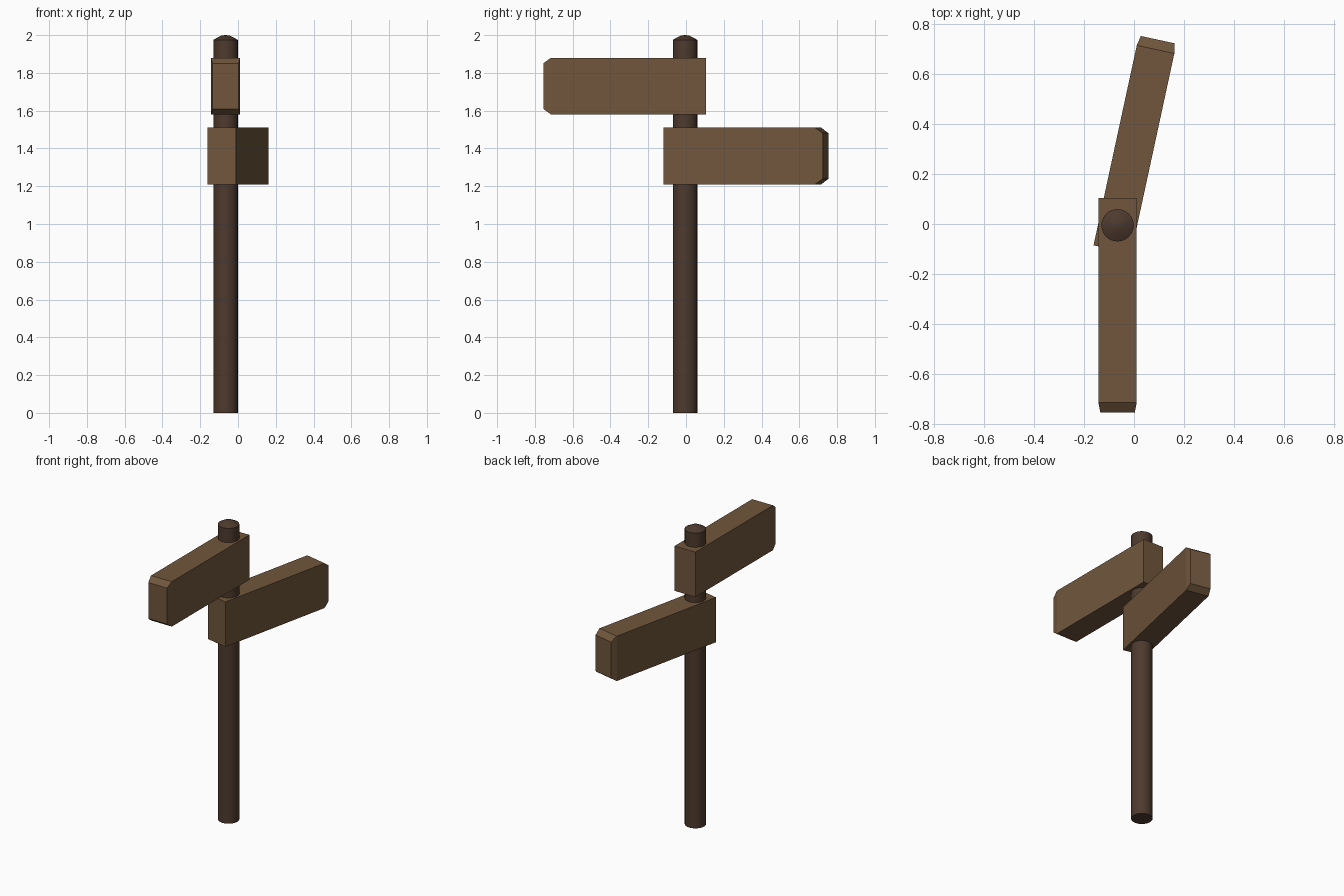
import bpy, bmesh, math
from mathutils import Matrix, Vector

if "Cube" in bpy.data.objects:
    bpy.data.objects.remove(bpy.data.objects["Cube"])

POST_X, POST_Y, POST_R = -0.066, -0.005, 0.065


def material(name, rgb):
    m = bpy.data.materials.new(name)
    m.diffuse_color = (*rgb, 1)
    m.use_nodes = True
    m.node_tree.nodes["Principled BSDF"].inputs["Base Color"].default_value = m.diffuse_color
    return m


def make_object(name, bm, mat):
    bmesh.ops.recalc_face_normals(bm, faces=bm.faces[:])
    mesh = bpy.data.meshes.new(name)
    bm.to_mesh(mesh)
    bm.free()
    mesh.materials.append(mat)
    obj = bpy.data.objects.new(name, mesh)
    bpy.context.collection.objects.link(obj)
    return obj


def board(name, z, angle, back, tip, mat):
    """Sign board pointing along local +y from the post, with a tapered tip."""
    bm = bmesh.new()
    rings = []
    for y, hw, hh in ((back, 0.077, 0.15), (tip - 0.04, 0.077, 0.15), (tip, 0.069, 0.121)):
        rings.append([bm.verts.new((sx * hw, y, sz * hh))
                      for sx, sz in ((-1, -1), (1, -1), (1, 1), (-1, 1))])
    for a, b in zip(rings, rings[1:]):
        for i in range(4):
            j = (i + 1) % 4
            bm.faces.new((a[i], a[j], b[j], b[i]))
    bm.faces.new(rings[0])
    bm.faces.new(rings[-1])
    obj = make_object(name, bm, mat)
    obj.location = (POST_X, POST_Y, z)
    obj.rotation_euler.z = math.radians(angle)
    return obj


post_wood = material("dark_wood", (0.075, 0.042, 0.027))
board_wood = material("board_wood", (0.165, 0.094, 0.046))

# Round post with a bevelled top, spun from a profile
bm = bmesh.new()
profile = [(0, 0), (POST_R, 0), (POST_R, 1.975), (0.022, 1.998), (0, 2.0)]
verts = [bm.verts.new((r, 0, z)) for r, z in profile]
edges = [bm.edges.new(p) for p in zip(verts, verts[1:])]
bmesh.ops.spin(bm, geom=verts + edges, cent=(0, 0, 0), axis=(0, 0, 1),
               angle=2 * math.pi, steps=24)
bmesh.ops.remove_doubles(bm, verts=bm.verts[:], dist=1e-4)
post = make_object("post", bm, post_wood)
post.location = (POST_X, POST_Y, 0)
bpy.context.view_layer.objects.active = post
post.select_set(True)
bpy.ops.object.shade_smooth_by_angle(angle=math.radians(30))

# Two sign boards pointing opposite ways
board("upper_board", 1.73, 180, -0.11, 0.75, board_wood)
board("lower_board", 1.36, -12.2, -0.099, 0.761, board_wood)
